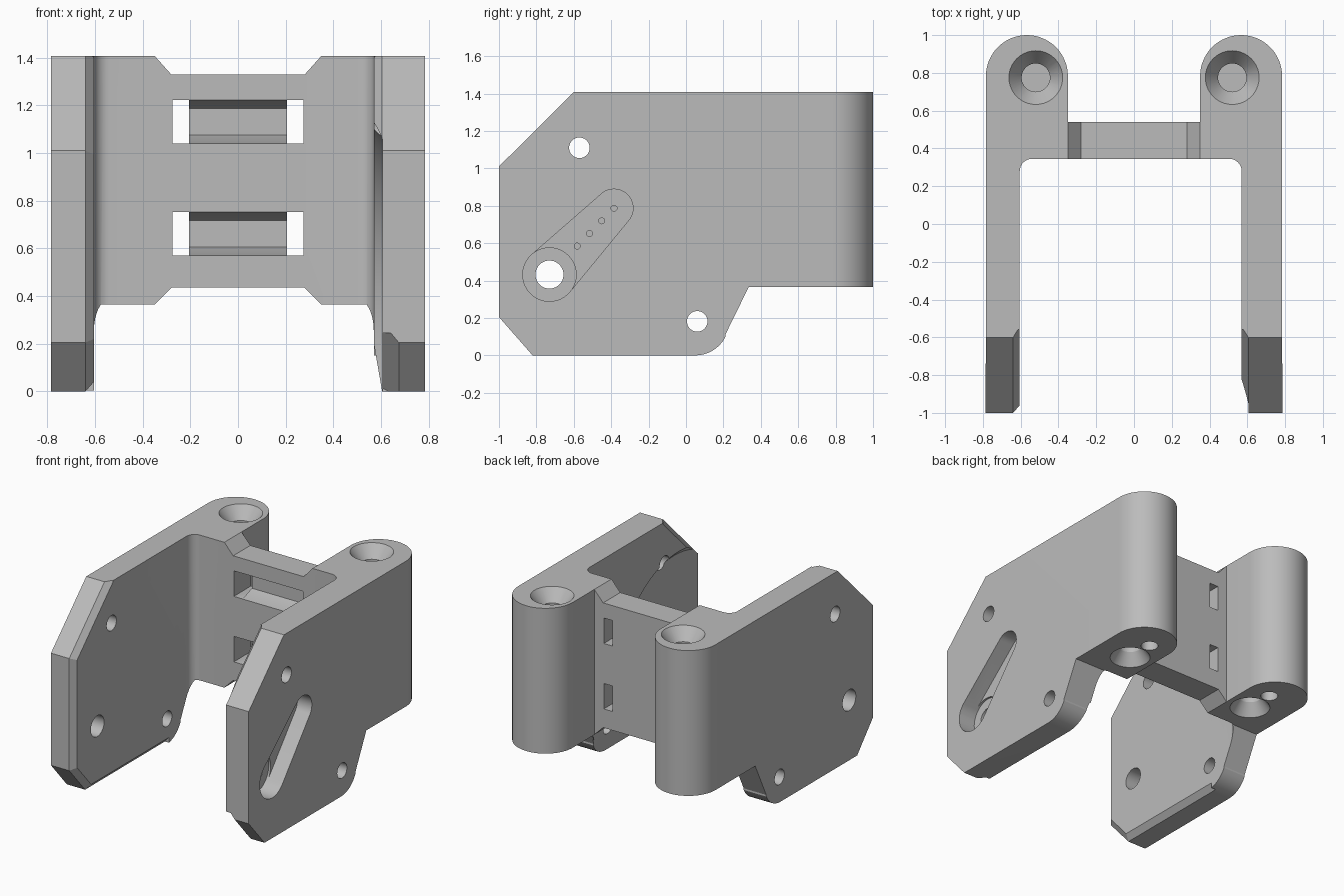
import bpy, bmesh, math
from mathutils import Matrix, Vector

cube = bpy.data.objects.get("Cube")
if cube:
    bpy.data.objects.remove(cube)

grey = bpy.data.materials.new("plain grey")
grey.use_nodes = True
tone = (0.5, 0.5, 0.5, 1)
grey.diffuse_color = tone
grey.node_tree.nodes["Principled BSDF"].inputs["Base Color"].default_value = tone


def make(name, bm):
    bmesh.ops.recalc_face_normals(bm, faces=bm.faces)
    mesh = bpy.data.meshes.new(name)
    bm.to_mesh(mesh)
    bm.free()
    ob = bpy.data.objects.new(name, mesh)
    bpy.context.collection.objects.link(ob)
    return ob


def prism(name, points, move):
    """Extrude a closed outline along a vector."""
    bm = bmesh.new()
    face = bm.faces.new([bm.verts.new(p) for p in points])
    ext = bmesh.ops.extrude_face_region(bm, geom=[face])
    verts = [g for g in ext["geom"] if isinstance(g, bmesh.types.BMVert)]
    bmesh.ops.translate(bm, verts=verts, vec=move)
    return make(name, bm)


def hull(points):
    bm = bmesh.new()
    for p in points:
        bm.verts.new(p)
    bmesh.ops.convex_hull(bm, input=bm.verts)
    bmesh.ops.dissolve_limit(bm, angle_limit=0.002, verts=bm.verts, edges=bm.edges)
    return make("cutter", bm)


def cone(start, end, r1, r2, sides=40):
    a, b = Vector(start), Vector(end)
    turn = (b - a).to_track_quat('Z', 'Y').to_matrix().to_4x4()
    bm = bmesh.new()
    bmesh.ops.create_cone(bm, cap_ends=True, segments=sides, radius1=r1, radius2=r2,
                          depth=(b - a).length, matrix=Matrix.Translation((a + b) / 2) @ turn)
    return make("cutter", bm)


def box(lo, hi):
    return hull([(x, y, z) for x in (lo[0], hi[0]) for y in (lo[1], hi[1]) for z in (lo[2], hi[2])])


def arc(cx, cy, r, a0, a1, n):
    return [(cx + r * math.cos(math.radians(a0 + (a1 - a0) * i / n)),
             cy + r * math.sin(math.radians(a0 + (a1 - a0) * i / n))) for i in range(n + 1)]


def combine(body, tool, mode='DIFFERENCE'):
    mod = body.modifiers.new("cut", 'BOOLEAN')
    mod.operation, mod.object, mod.solver = mode, tool, 'EXACT'
    graph = bpy.context.evaluated_depsgraph_get()
    mesh = bpy.data.meshes.new_from_object(body.evaluated_get(graph))
    body.modifiers.clear()
    body.data = mesh
    bpy.data.objects.remove(tool)


def edge_chamfer(body, p, q, outer, inner, depth):
    """Bevel the inner edge of a side plate along the outline from p to q."""
    p, q = Vector(p), Vector(q)
    along = (q - p).normalized()
    inward = Vector((-along.y, along.x))
    over = along * 0.03
    pts = []
    for c in (p - over, q + over):
        for x, d in ((inner - (outer - inner), 2 * depth),
                     (2 * outer - inner, -depth),
                     (inner - (outer - inner), -depth)):
            pts.append((x, *(c + inward * d)))
    combine(body, hull(pts))


# Plan shape: two plates, rounded columns and the web between them
plan = [(-0.785, -1), (-0.605, -1)]
plan += arc(-0.54, 0.28, 0.065, 180, 90, 8) + arc(0.505, 0.28, 0.065, 90, 0, 8)
plan += [(0.57, -1), (0.785, -1)]
plan += arc(0.567, 0.783, 0.217, 0, 180, 32) + [(0.35, 0.54), (-0.35, 0.54)]
plan += arc(-0.567, 0.783, 0.217, 0, 180, 32)
bracket = prism("hinge_bracket", [(x, y, -0.1) for x, y in plan], (0, 0, 1.7))

# Side outline
side = [(-1, 0.205), (-1, 1.01), (-0.6, 1.408), (1.1, 1.408), (1.1, 0.365), (0.335, 0.365)]
side += [(0.21, 0.11)] + arc(0.05, 0.18, 0.18, -27, -90, 8) + [(-0.82, 0)]
combine(bracket, prism("cutter", [(-0.9, y, z) for y, z in side], (1.8, 0, 0)), 'INTERSECT')

# Sloped notches above and below the web
for edge, floor, away in ((1.408, 1.33, 1.5), (0.365, 0.435, 0.2)):
    notch = [(-0.35, edge), (-0.28, floor), (0.28, floor), (0.35, edge), (0.35, away), (-0.35, away)]
    combine(bracket, prism("cutter", [(x, 0.3, z) for x, z in notch], (0, 0.3, 0)))

# Strap pockets with a through opening at each end
for low in (0.57, 1.04):
    high = low + 0.183
    for s in (-1, 1):
        combine(bracket, box((min(s * 0.205, s * 0.275), 0.3, low), (max(s * 0.205, s * 0.275), 0.6, high)))
    combine(bracket, hull([(x, y, z) for x in (-0.21, 0.21)
                           for y, z in ((0.335, low - 0.004), (0.335, high + 0.004),
                                        (0.45, low + 0.037), (0.45, high - 0.035))]))

# Column screw holes: countersunk on top, two on the underside
for s in (-1, 1):
    x = s * 0.52
    combine(bracket, cone((x, 0.775, 1.418), (x, 0.775, 1.32), 0.15, 0.075))
    combine(bracket, cone((x, 0.775, 1.36), (x, 0.775, 1.1), 0.075, 0.075))
    combine(bracket, cone((x, 0.58, 0.355), (x, 0.58, 0.45), 0.14, 0.075))
    combine(bracket, cone((x, 0.58, 0.42), (x, 0.58, 0.7), 0.075, 0.075))
    combine(bracket, cone((x, 0.78, 0.35), (x, 0.78, 0.7), 0.057, 0.057))

# Beveled inner edges of both plates
low_front, front_low, front_top, slope_top = (-0.82, 0), (-1, 0.205), (-1, 1.01), (-0.6, 1.408)
for p, q in ((slope_top, front_top), (front_top, front_low), (front_low, low_front), (low_front, (0.05, 0))):
    edge_chamfer(bracket, p, q, -0.64, -0.605, 0.04)
edge_chamfer(bracket, slope_top, front_top, 0.605, 0.57, 0.04)
edge_chamfer(bracket, front_top, front_low, 0.605, 0.57, 0.04)
edge_chamfer(bracket, front_low, low_front, 0.675, 0.605, 0.055)
edge_chamfer(bracket, low_front, (0.2, 0), 0.605, 0.57, 0.2)

# Round recess on the inside of the left plate
py, pz = -0.73, 0.432
combine(bracket, cone((0.55, py, pz), (0.606, py, pz), 0.725, 0.665, 96))

# Arm-shaped pocket on the outside of the left plate
ty, tz = -0.385, 0.787
arm = arc(py, pz, 0.143, 0, 351, 39) + arc(ty, tz, 0.102, 0, 351, 39)
combine(bracket, hull([(x, y, z) for x in (0.67, 0.82) for y, z in arm]))
combine(bracket, cone((0.655, py, pz), (0.82, py, pz), 0.143, 0.143))
for i in range(4):
    t = 0.43 + 0.19 * i
    y, z = py + (ty - py) * t, pz + (tz - pz) * t
    combine(bracket, cone((0.63, y, z), (0.7, y, z), 0.016, 0.016, 16))

# Pivot and bolt holes through both plates
for y, z, r in ((py, pz, 0.075), (-0.57, 1.11, 0.055), (0.06, 0.182, 0.055)):
    combine(bracket, cone((-0.9, y, z), (0.9, y, z), r, r))

bracket.data.materials.clear()
bracket.data.materials.append(grey)
for poly in bracket.data.polygons:
    poly.material_index = 0
bpy.context.view_layer.objects.active = bracket
bracket.select_set(True)
bpy.ops.object.shade_smooth_by_angle(angle=math.radians(25))
